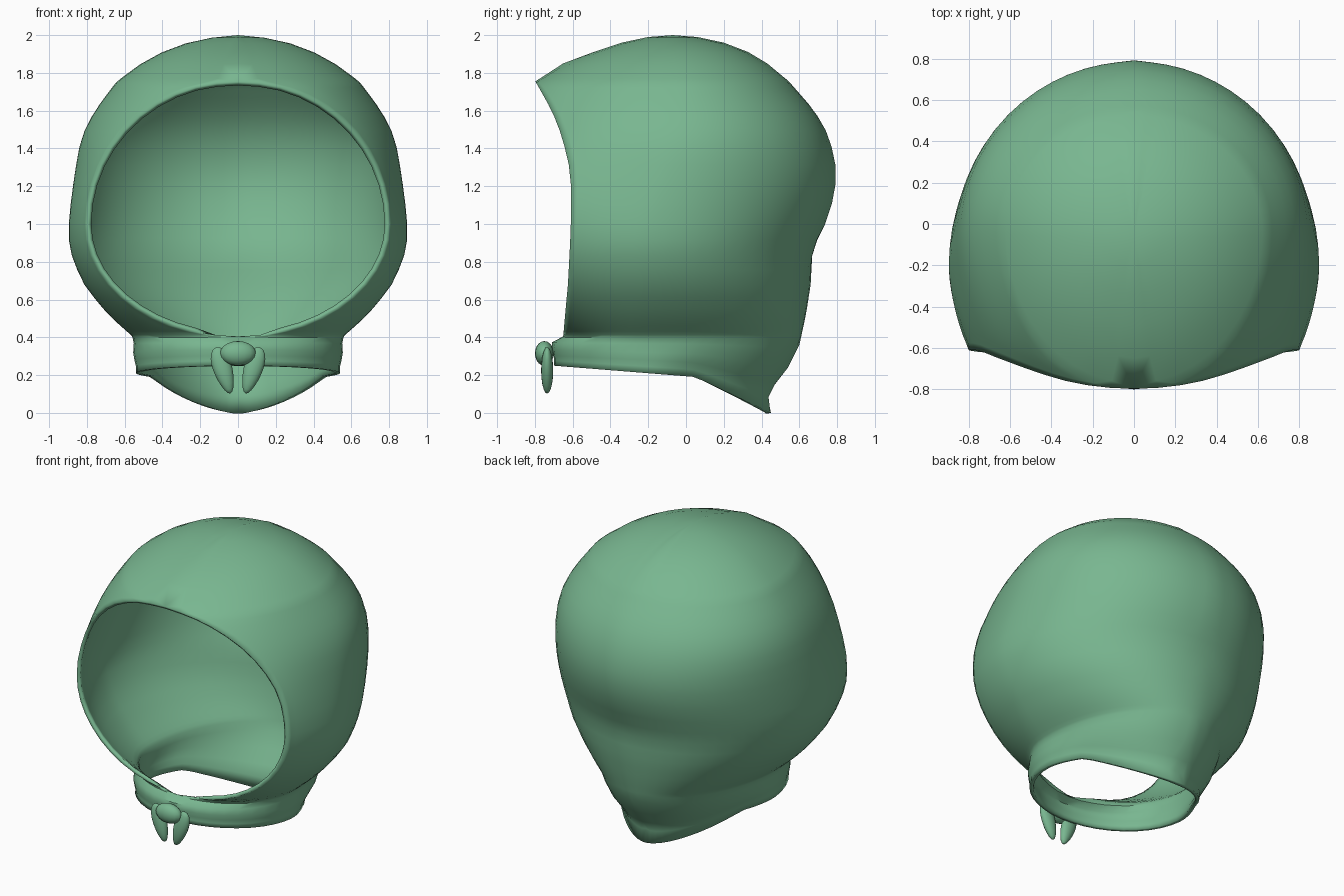
import bpy, bmesh
from math import sin, cos, pi, sqrt, radians
from mathutils import Vector

cube = bpy.data.objects.get("Cube")
if cube:
    bpy.data.objects.remove(cube, do_unlink=True)

# One soft green cloth for the whole hood
green = bpy.data.materials.new("soft green cloth")
green.use_nodes = True
green.diffuse_color = (0.19, 0.47, 0.28, 1)
green.node_tree.nodes["Principled BSDF"].inputs["Base Color"].default_value = green.diffuse_color


def add_object(name, bm):
    mesh = bpy.data.meshes.new(name)
    bm.to_mesh(mesh)
    bm.free()
    mesh.materials.append(green)
    obj = bpy.data.objects.new(name, mesh)
    bpy.context.collection.objects.link(obj)
    return obj


def smooth(obj, degrees):
    bpy.ops.object.select_all(action="DESELECT")
    obj.select_set(True)
    bpy.context.view_layer.objects.active = obj
    bpy.ops.object.shade_smooth_by_angle(angle=radians(degrees))


# Hood sections: height, front y, back y, half width, y of the widest point
SECTIONS = [
    (0.0, -.70, .45, .54, -.2), (.08, -.7, .43, .54, -.2),
    (.15, -.7, .47, .55, -.2), (.24, -.71, .54, .56, -.2),
    (.36, -.71, .6, .55, -.2), (.405, -.65, .61, .56, -.2),
    (.52, -.64, .635, .69, -.2), (.68, -.625, .66, .82, -.2),
    (.87, -.615, .67, .9, -.2), (.98, -.61, .73, .9, -.2),
    (1.13, -.61, .78, .885, -.15), (1.27, -.61, .8, .865, -.08),
    (1.46, -.655, .76, .835, -.03), (1.6, -.71, .68, .76, -.02),
    (1.76, -.8, .54, .64, -.04), (1.85, -.65, .43, .52, -.05),
    (1.91, -.49, .33, .41, -.06), (1.96, -.34, .2, .28, -.06),
    (1.99, -.2, .06, .14, -.07), (2.0, -.07, -.07, 0.0, -.07),
]
RIM_Z, RIM_UP, RIM_DOWN, RIM_WIDTH = 1.0, .755, .595, .8
COLLAR_TOP = .38


def section_at(z):
    for low, high in zip(SECTIONS, SECTIONS[1:]):
        if z <= high[0]:
            t = (z - low[0]) / (high[0] - low[0])
            return [a + (b - a) * t for a, b in zip(low[1:], high[1:])]
    return SECTIONS[-1][1:]


def arc(start, control, end, weight, steps):
    """Rational quadratic curve; a weight of root one half is an ellipse."""
    points = []
    for i in range(steps + 1):
        t = i / steps
        a, b, c = (1 - t) ** 2, 2 * t * (1 - t) * weight, t * t
        points.append((start * a + control * b + end * c) / (a + b + c))
    return points


def neck_edge(y):
    return .25 - .08 * (y + .7) if y < .05 else .19 * (.45 - y) / .4


def section_row(z, opening):
    front, back, width, middle = section_at(z)
    start, side, rear = Vector((opening, front)), Vector((width, middle)), Vector((0, back))
    pull = 1 - .5 * opening / max(width, .01)
    lift = min(1, z / COLLAR_TOP)
    front_half = arc(start, Vector((width, middle + (front - middle) * pull)), side, sqrt(.5), 10)
    back_half = arc(side, Vector((width, back)), rear, .4 + .3 * lift, 16)
    row = []
    for x, y in front_half + back_half[1:]:
        height = z
        if z < COLLAR_TOP:      # the collar runs down to a slanted neck edge
            edge = max(0, neck_edge(y))
            height = edge + lift * (COLLAR_TOP - edge)
        row.append((x, y, height))
    return row


# Levels: collar, then round the face opening, then the crown
levels = [(s[0], 0) for s in SECTIONS if s[0] < .4]
RIM_STEPS = 22
for i in range(RIM_STEPS + 1):
    angle = pi * i / RIM_STEPS
    rise = -cos(angle)
    z = RIM_Z + rise * (RIM_UP if rise > 0 else RIM_DOWN)
    levels.append((z, RIM_WIDTH * sin(angle) if 0 < i < RIM_STEPS else 0))
levels += [(s[0], 0) for s in SECTIONS if s[0] > 1.8]

bm = bmesh.new()
rows = [[bm.verts.new(p) for p in section_row(*level)] for level in levels]
for lower, upper in zip(rows, rows[1:]):
    for i in range(len(lower) - 1):
        bm.faces.new((lower[i], lower[i + 1], upper[i + 1], upper[i]))
# Soften the cloth away from its open edges
inside = [v for v in bm.verts if not v.is_boundary]
for _ in range(2):
    bmesh.ops.smooth_vert(bm, verts=inside, factor=.4, use_axis_x=True,
                          use_axis_y=True, use_axis_z=True)
bmesh.ops.remove_doubles(bm, verts=bm.verts, dist=.0005)
hood = add_object("hood", bm)

mirror = hood.modifiers.new("both sides", "MIRROR")
mirror.merge_threshold = .002
cloth = hood.modifiers.new("cloth thickness", "SOLIDIFY")
cloth.thickness = .025
cloth.offset = -1
smooth(hood, 50)


def ellipsoid(name, centre, size, tilt=0, taper=0):
    bm = bmesh.new()
    bmesh.ops.create_uvsphere(bm, u_segments=16, v_segments=10, radius=1)
    for v in bm.verts:
        v.co.x *= 1 + taper * v.co.z
        v.co = Vector(a * b for a, b in zip(v.co, size))
    obj = add_object(name, bm)
    obj.location = centre
    obj.rotation_euler.y = tilt
    smooth(obj, 60)


# Tie at the throat: a knot with two hanging ends
ellipsoid("tie_knot", (0, -.75, .315), (.095, .05, .065))
for name, side in (("left_tie_end", 1), ("right_tie_end", -1)):
    ellipsoid(name, (side * .078, -.735, .225), (.05, .032, .128), side * .3, .25)
